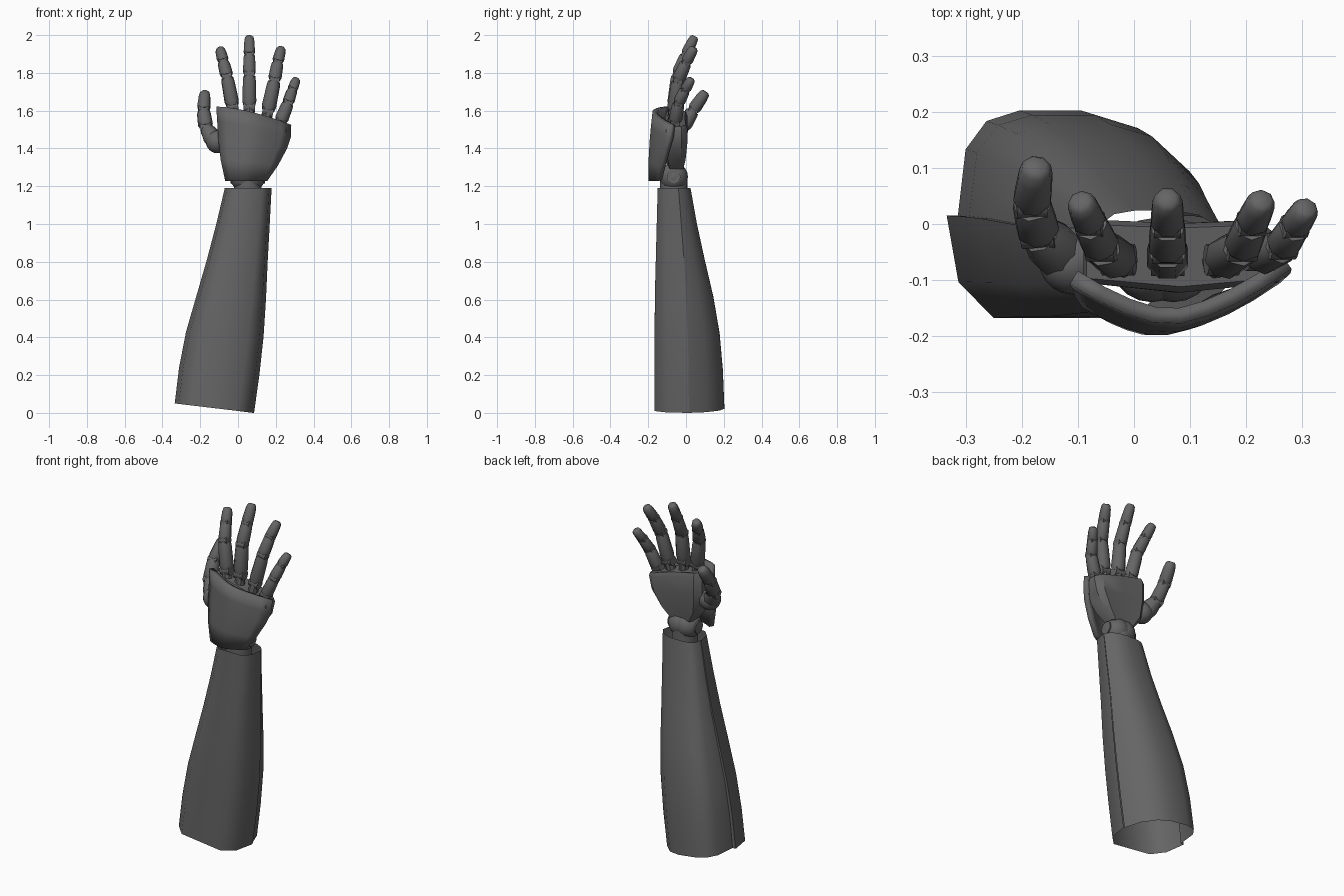
import bpy, bmesh, math
from mathutils import Vector

if "Cube" in bpy.data.objects:
    bpy.data.objects.remove(bpy.data.objects["Cube"])

GREY = bpy.data.materials.new("dark_grey")
GREY.diffuse_color = (.13, .13, .13, 1)
GREY.use_nodes = True
GREY.node_tree.nodes["Principled BSDF"].inputs["Base Color"].default_value = GREY.diffuse_color


def lerp(a, b, t):
    return a + (b - a) * t


def smooth(ob, angle=30):
    ob.data.materials.append(GREY)
    bpy.ops.object.select_all(action='DESELECT')
    bpy.context.view_layer.objects.active = ob
    ob.select_set(True)
    bpy.ops.object.shade_smooth_by_angle(angle=math.radians(angle))


def loft(name, rows, closed=False, caps=False, angle=30, thick=0):
    """Skin a list of equally long point rows into one mesh object."""
    bm = bmesh.new()
    vs = [[bm.verts.new(p) for p in row] for row in rows]
    n = len(rows[0])
    for a, b in zip(vs, vs[1:]):
        for i in range(n if closed else n - 1):
            j = (i + 1) % n
            bm.faces.new((a[i], a[j], b[j], b[i]))
    if caps:
        bm.faces.new(vs[0][::-1])
        bm.faces.new(vs[-1])
    bmesh.ops.recalc_face_normals(bm, faces=bm.faces)
    me = bpy.data.meshes.new(name)
    bm.to_mesh(me)
    bm.free()
    ob = bpy.data.objects.new(name, me)
    bpy.context.collection.objects.link(ob)
    if thick:
        mod = ob.modifiers.new("thickness", 'SOLIDIFY')
        mod.thickness, mod.offset = thick, -1
    smooth(ob, angle)
    return ob


def ball(name, loc, r):
    bpy.ops.mesh.primitive_uv_sphere_add(segments=20, ring_count=12, radius=r, location=loc)
    bpy.context.object.name = name
    smooth(bpy.context.object, 40)


def rod(name, a, b, r, sides=16):
    a, b = Vector(a), Vector(b)
    bpy.ops.mesh.primitive_cylinder_add(vertices=sides, radius=r, depth=(b - a).length, location=(a + b) / 2)
    ob = bpy.context.object
    ob.name = name
    ob.rotation_euler = (b - a).to_track_quat('Z', 'Y').to_euler()
    smooth(ob, 35)


def bone(name, a, b, stations):
    """Eight-sided tapered segment; stations are (fraction, radius)."""
    a, b = Vector(a), Vector(b)
    q = (b - a).to_track_quat('Z', 'Y')
    rows = []
    for t, r in stations:
        c = a.lerp(b, t)
        rows.append([c + q @ Vector((r * math.cos(k), r * math.sin(k), 0))
                     for k in (math.tau * (i + .5) / 8 for i in range(8))])
    loft(name, rows, True, True, 55)


# Forearm: two open shells meeting at a side seam
# level: z, left x, right x, front y, back y, seam y
LEVELS = [(0.0, -.335, .085, -.168, .203, .015),
          (.2, -.312, .113, -.167, .195, .014),
          (.4, -.275, .135, -.166, .178, .01),
          (.6, -.22, .148, -.165, .145, .0),
          (.8, -.165, .157, -.16, .1, -.01),
          (1.0, -.115, .168, -.155, .058, -.025),
          (1.19, -.07, .178, -.15, .024, -.04)]
FRONT = [(0, 0), (.05, .65), (.2, 1), (.5, 1.0), (.8, 1), (.95, .65), (1, 0)]
BACK = [(.0, 0), (.035, .63), (.13, .9), (.28, 1), (.56, 1), (.75, .87), (.92, .5), (1, 0)]


def shell(name, profile, side):
    rows = []
    for z, xl, xr, yf, yb, ys in LEVELS:
        edge = yf if side < 0 else yb
        tilt = .05 * max(0, 1 - z)
        # the back shell tucks slightly inside the front one
        inset = 0 if side < 0 else lerp(.02, .003, z / 1.19)
        rows.append([(lerp(xl + inset, xr - inset * .3, u), lerp(ys, edge, v), z + tilt * (1 - u))
                     for u, v in profile])
        if side > 0:
            x, y, h = rows[-1][0]
            rows[-1].insert(0, (xl, ys, h))
    loft(name, rows, angle=58)


shell("forearm_front_shell", FRONT, -1)
shell("forearm_back_shell", BACK, 1)

# Wrist: ball joint with a cross axle and a short stem
for x in (.032, .07):
    ball("wrist_ball", (x, -.065, 1.25), .075)
rod("wrist_axle", (-.04, -.065, 1.25), (.142, -.065, 1.25), .036)
rod("wrist_stem", (.052, -.065, 1.12), (.052, -.065, 1.235), .072)

# Curved plate on the back of the hand
# row: left x, right x, middle y, edge set-back, left z, right z
PLATE = [(-.068, .155, -.2, .045, 1.228, 1.228),
         (-.092, .212, -.2, .062, 1.34, 1.31),
         (-.105, .26, -.195, .08, 1.45, 1.4),
         (-.11, .28, -.188, .09, 1.54, 1.46),
         (-.115, .282, -.18, .09, 1.622, 1.525)]
rows = []
for xl, xr, ymid, sag, zl, zr in PLATE:
    rows.append([(lerp(xl, xr, s), ymid + sag * abs(2 * s - .9) ** 1.6 * .95, lerp(zl, zr, s ** 1.6))
                 for s in (i / 8 for i in range(9))])
plate = loft("hand_back_plate", rows[::-1], thick=.028)
# the thickness must grow towards the palm
if plate.data.polygons[0].normal.y > 0:
    plate.modifiers["thickness"].offset = 1

# Palm: rounded block widening towards the fingers
SECTION = [(0, -.45), (.0, .25), (.1, .5), (.5, .45), (.9, .5), (1, .25), (1, -.45), (.5, -.6)]
PALM = [(-.02, .13, 1.29, 1.29, .075), (-.07, .185, 1.36, 1.34, .1),
        (-.088, .24, 1.47, 1.42, .118), (-.09, .258, 1.58, 1.495, .118),
        (-.085, .252, 1.6, 1.515, .1)]
loft("palm", [[(lerp(xl, xr, u), -.052 + d * v, lerp(zl, zr, u ** 1.4)) for u, v in SECTION]
              for xl, xr, zl, zr, d in PALM], True, True, 40)

# Fingers: knuckle stem, three segments and hinge barrels
FINGERS = {
    "index": ([(-.028, -.064, 1.62), (-.058, -.042, 1.78), (-.078, .0, 1.86), (-.096, .042, 1.932)], .039),
    "middle": ([(.06, -.064, 1.62), (.06, -.046, 1.79), (.06, -.002, 1.895), (.06, .047, 1.994)], .04),
    "ring": ([(.158, -.064, 1.595), (.193, -.042, 1.76), (.21, .0, 1.855), (.23, .044, 1.935)], .039),
    "little": ([(.225, -.058, 1.54), (.265, -.04, 1.64), (.287, -.005, 1.71), (.31, .03, 1.77)], .036),
}


def digit(name, pts, r):
    pts = [Vector(p) for p in pts]
    for i, (a, b) in enumerate(zip(pts, pts[1:])):
        k = r * (1 - .1 * i)
        last = i == len(pts) - 2
        end = [(.7, k * .9), (.92, k * .76), (1, k * .5)] if last else [(.82, k * .92), (.96, k * .84)]
        bone(name + "_segment", a, b, [(.04, k * .84), (.18, k)] + end)
        # hinge barrel across the lower joint
        side = (b - a).cross(Vector((0, 1, 0))).normalized() * k * .75
        rod(name + "_hinge", a - side, a + side, k * .72, 12)


for name, (pts, r) in FINGERS.items():
    digit(name + "_finger", pts, r)
    a, b = Vector(pts[0]), Vector(pts[1])
    d = (b - a).normalized()
    rod(name + "_knuckle_stem", a - d * .1, a + d * .02, r * .7, 8)

# Thumb: large base ball, metacarpal and two segments
ball("thumb_base_ball", (-.11, -.066, 1.435), .06)
bone("thumb_metacarpal", (-.12, -.066, 1.43), (-.17, -.016, 1.51),
     [(0, .046), (.5, .048), (.95, .036)])
digit("thumb", [(-.17, -.016, 1.51), (-.183, .036, 1.6), (-.174, .105, 1.7)], .04)
